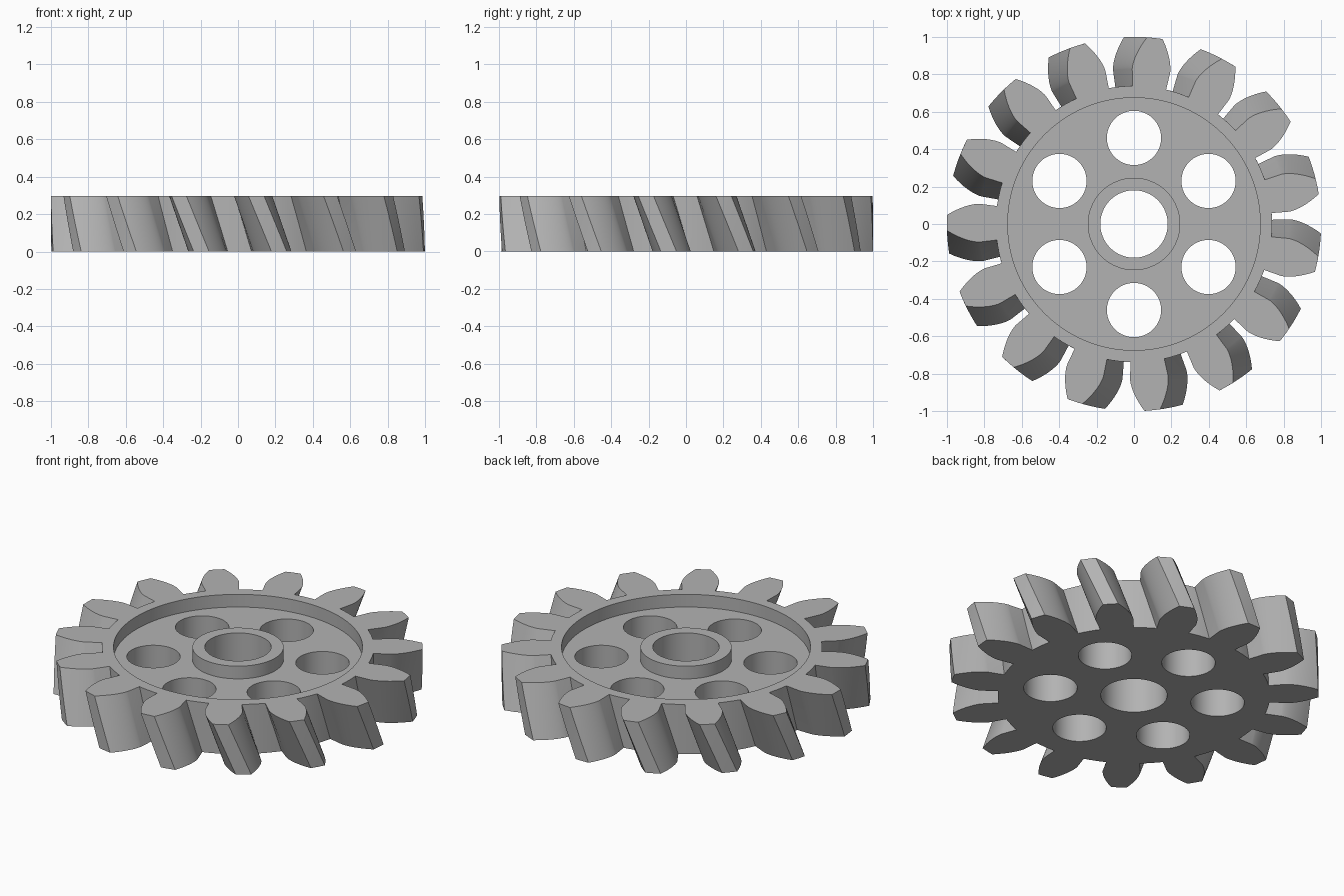
import bpy, bmesh
from math import sin, cos, tan, acos, sqrt, pi, radians, tau

cube = bpy.data.objects.get("Cube")
if cube:
    bpy.data.objects.remove(cube, do_unlink=True)

TEETH, HEIGHT, FLOOR = 15, 0.297, 0.221
TIP_R, PITCH_R, ROOT_R = 1.0, 0.882, 0.738
BASE_R = PITCH_R * cos(radians(20))
TWIST, PHASE = radians(7.1), radians(-0.4)
RECESS_R, HUB_R, BORE_R = 0.675, 0.247, 0.18
HOLE_R, HOLE_RING = 0.145, 0.46

steel = bpy.data.materials.new("steel grey")
steel.use_nodes = True
grey = (0.45, 0.45, 0.45, 1)
steel.diffuse_color = grey
steel.node_tree.nodes["Principled BSDF"].inputs["Base Color"].default_value = grey

bm = bmesh.new()


def loop(points, z):
    """Closed ring of edges at height z."""
    verts = [bm.verts.new((x, y, z)) for x, y in points]
    return [bm.edges.new((a, b)) for a, b in zip(verts, verts[1:] + verts[:1])], verts


def circle(r, cx=0.0, cy=0.0, n=96):
    return [(cx + r * cos(tau * i / n), cy + r * sin(tau * i / n)) for i in range(n)]


def wall(lower, upper):
    """Quads joining two rings with the same number of points."""
    a, b = lower[1], upper[1]
    for i in range(len(a)):
        j = (i + 1) % len(a)
        bm.faces.new((a[i], a[j], b[j], b[i]))


def cap(*loops):
    """Flat face bounded by an outer ring and any inner rings."""
    edges = [e for ring in loops for e in ring[0]]
    bmesh.ops.triangle_fill(bm, edges=edges, use_beauty=True)


def half_angle(r):
    """Half the angular width of an involute tooth at radius r."""
    def inv(rad):
        a = acos(min(1, BASE_R / rad))
        return tan(a) - a
    return pi / (2 * TEETH) + radians(0.2) + inv(PITCH_R) - inv(max(r, BASE_R))


def gear_outline(turn):
    flank = [ROOT_R] + [BASE_R + (TIP_R - BASE_R) * (i / 10) ** 1.5 for i in range(11)]
    tooth = [(r, -half_angle(r)) for r in flank] + [(TIP_R, 0)]
    tooth += [(r, half_angle(r)) for r in reversed(flank)]
    gap = pi / TEETH - half_angle(ROOT_R)
    tooth += [(ROOT_R, half_angle(ROOT_R) + gap * k / 2) for k in (1, 2, 3)]
    points = []
    for t in range(TEETH):
        mid = tau * (t + 0.5) / TEETH + PHASE + turn
        points += [(r * cos(mid + a), r * sin(mid + a)) for r, a in tooth]
    return points


# helical toothed rim
layers = 8
rim = [loop(gear_outline(TWIST * (1 - k / layers)), HEIGHT * k / layers)
       for k in range(layers + 1)]
for low, high in zip(rim, rim[1:]):
    wall(low, high)

# recess, hub and bore walls
recess = [loop(circle(RECESS_R), z) for z in (FLOOR, HEIGHT)]
hub = [loop(circle(HUB_R), z) for z in (FLOOR, HEIGHT)]
bore = [loop(circle(BORE_R), z) for z in (0, HEIGHT)]

# six round lightening holes
holes = []
for k in range(6):
    a = tau * k / 6 + pi / 2
    ring = circle(HOLE_R, HOLE_RING * cos(a), HOLE_RING * sin(a), 64)
    holes.append([loop(ring, z) for z in (0, FLOOR)])
for low, high in [recess, hub, bore] + holes:
    wall(low, high)

# flat surfaces: underside, web, rim top, hub top
cap(rim[0], bore[0], *[h[0] for h in holes])
cap(recess[0], hub[0], *[h[1] for h in holes])
cap(rim[-1], recess[1])
cap(hub[1], bore[1])
bmesh.ops.recalc_face_normals(bm, faces=bm.faces)

mesh = bpy.data.meshes.new("helical_gear")
bm.to_mesh(mesh)
bm.free()
mesh.materials.append(steel)
gear = bpy.data.objects.new("helical_gear", mesh)
bpy.context.collection.objects.link(gear)
bpy.context.view_layer.objects.active = gear
gear.select_set(True)
bpy.ops.object.shade_smooth_by_angle(angle=radians(25))
